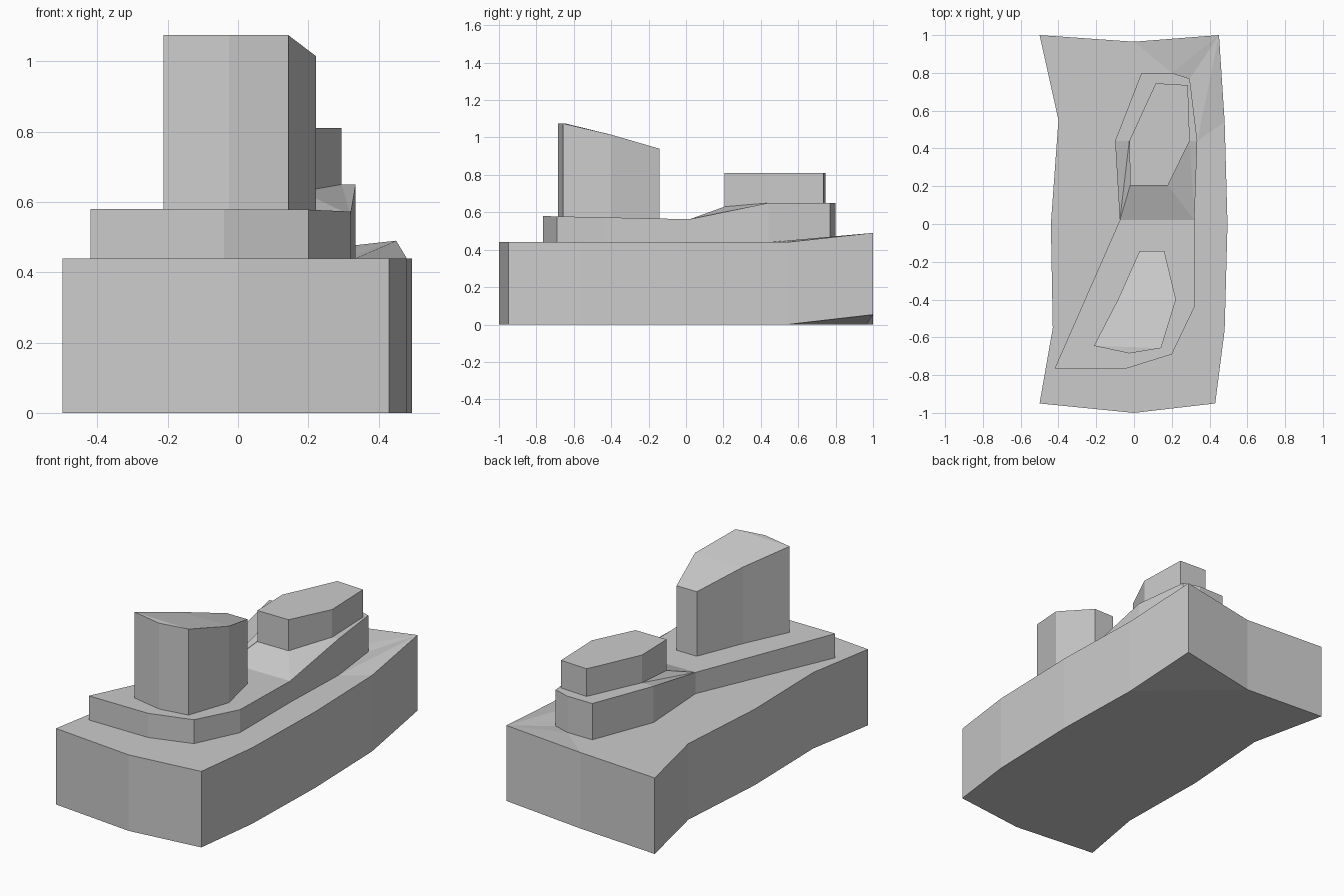
import bpy

cube = bpy.data.objects.get("Cube")
if cube:
    bpy.data.objects.remove(cube, do_unlink=True)

grey = bpy.data.materials.new("light_grey")
grey.use_nodes = True
colour = (0.6, 0.6, 0.6, 1)
grey.diffuse_color = colour
grey.node_tree.nodes["Principled BSDF"].inputs["Base Color"].default_value = colour


def block(name, outline, bottom, top, extra=(), caps=None, floor=None):
    """Extrude an outline between two height rules; extra points and caps shape the top."""
    n = len(outline)
    verts = [(x, y, bottom(x, y)) for x, y in outline]
    verts += [(x, y, top(x, y)) for x, y in outline]
    verts += list(extra)
    faces = [(i, (i + 1) % n, n + (i + 1) % n, n + i) for i in range(n)]
    faces += [[n + i for i in f] for f in (caps or [range(n)])]
    faces += [list(reversed(f)) for f in (floor or [])]
    mesh = bpy.data.meshes.new(name)
    mesh.from_pydata(verts, [], faces)
    mesh.materials.append(grey)
    mesh.update()
    obj = bpy.data.objects.new(name, mesh)
    bpy.context.collection.objects.link(obj)
    return obj


# Base slab, listed counter-clockwise, with the back left corner lifted
base = [(-.5, -.95), (0, -1), (.43, -.95), (.48, -.56), (.495, 0), (.48, .54),
        (.45, 1), (0, .965), (-.5, 1), (-.4, .55), (-.44, 0), (-.43, -.55)]


def lifted(height, rise):
    return lambda x, y: height + (rise if x > .4 and y > .9 else 0)


fold = [(.2, .8, .44), (.295, .77, .44), (.335, .44, .44)]
block("base", base, lifted(0, .053), lifted(.44, .05), fold,
      [[0, 1, 2, 3, 4, 5, 14, 13, 12, 7, 8, 9, 10, 11],
       [6, 7, 12], [6, 12, 13], [6, 13, 14], [6, 14, 5]],
      [[0, 1, 2, 3, 4, 5, 7, 8, 9, 10, 11], [5, 6, 7]])

# Middle terrace, gently falling towards a ramp at its waist
terrace = [(-.42, -.765), (-.04, -.765), (.2, -.69), (.32, -.44), (.32, .02),
           (.335, .44), (.295, .77), (.2, .8), (.04, .8), (-.1, .44), (-.075, .02)]


def terrace_top(x, y):
    return .65 if y > .3 else .63 if y > .1 else .563 - .0215 * (y - .02)


rear = [(-.02, .205), (.18, .205), (.295, .44), (.285, .735), (.115, .745), (-.025, .44)]
ramp = [(*rear[i], terrace_top(*rear[i])) for i in (0, 1, 2, 5)]
block("terrace", terrace, lambda x, y: .44, terrace_top, ramp,
      [[0, 1, 2, 3, 4, 10], [10, 4, 12, 11], [4, 5, 13], [4, 13, 12],
       [10, 11, 14], [10, 14, 9], [5, 6, 7, 8, 9, 14, 13], [11, 12, 13, 14]])

# Low rear block with a flat roof
block("rear_block", rear, terrace_top, lambda x, y: .81)

# Tall front tower whose roof slopes down towards the back
tower = [(-.212, -.645), (-.025, -.685), (.143, -.657), (.222, -.4),
         (.16, -.142), (.03, -.142), (-.085, -.4)]


def tower_top(x, y):
    return 1.075 if y < -.6 else 1.015 if y < -.3 else .94


block("front_tower", tower, terrace_top, tower_top, (),
      [[0, 1, 2], [0, 2, 3, 6], [3, 4, 5, 6]])
